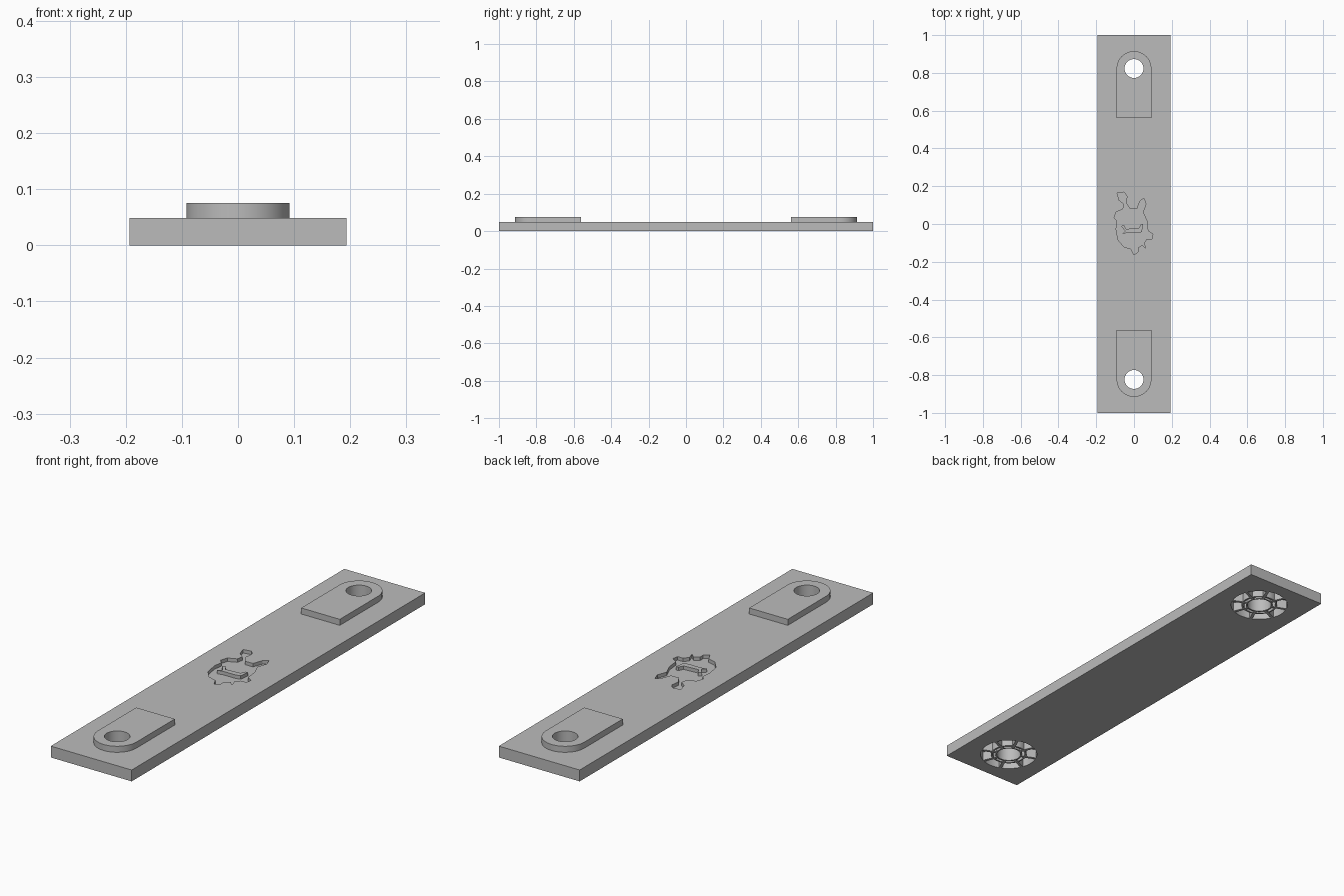
import bpy, bmesh, math
from math import cos, sin, pi

HALF_WIDTH, BAR_TOP, PAD_TOP = 0.193, 0.049, 0.075
HOLE_Y, HOLE_R, PAD_R, PAD_END = 0.823, 0.05, 0.092, 0.562
POCKET_DEPTH, ENGRAVE_FLOOR = 0.04, 0.034
SPOKES, SPOKE_WIDTH = 8, 0.012

default_cube = bpy.data.objects.get("Cube")
if default_cube:
    bpy.data.objects.remove(default_cube, do_unlink=True)

grey = bpy.data.materials.new("plain_grey")
grey.use_nodes = True
colour = (0.5, 0.5, 0.5, 1)
grey.diffuse_color = colour
grey.node_tree.nodes["Principled BSDF"].inputs["Base Color"].default_value = colour


def prism(name, outlines, bottom, top):
    """Extrude one or more closed outlines between two heights."""
    bm = bmesh.new()
    for outline in outlines:
        lower = [bm.verts.new((x, y, bottom)) for x, y in outline]
        upper = [bm.verts.new((x, y, top)) for x, y in outline]
        bm.faces.new(lower)
        bm.faces.new(upper)
        for i in range(len(outline)):
            j = (i + 1) % len(outline)
            bm.faces.new((lower[i], lower[j], upper[j], upper[i]))
    bmesh.ops.recalc_face_normals(bm, faces=bm.faces)
    mesh = bpy.data.meshes.new(name)
    bm.to_mesh(mesh)
    bm.free()
    mesh.materials.append(grey)
    obj = bpy.data.objects.new(name, mesh)
    bpy.context.collection.objects.link(obj)
    return obj


def carve(target, cutter):
    """Subtract the cutter from the target and discard the cutter."""
    cutter.hide_render = True
    mod = target.modifiers.new("carve", "BOOLEAN")
    mod.operation, mod.solver, mod.object = "DIFFERENCE", "EXACT", cutter
    bpy.context.view_layer.update()
    graph = bpy.context.evaluated_depsgraph_get()
    carved = bpy.data.meshes.new_from_object(target.evaluated_get(graph))
    target.modifiers.clear()
    target.data = carved
    bpy.data.objects.remove(cutter, do_unlink=True)


def arc(radius, start, end, steps, centre_y):
    angles = [start + (end - start) * i / steps for i in range(steps + 1)]
    return [(radius * cos(a), centre_y + radius * sin(a)) for a in angles]


def circle(radius, centre_y):
    return arc(radius, 0, 2 * pi, 48, centre_y)[:-1]


def sectors(inner, outer, centre_y):
    """Ring of pockets separated by spokes of constant width."""
    result = []
    for k in range(SPOKES):
        middle = 2 * pi * k / SPOKES
        a = pi / SPOKES - math.asin(SPOKE_WIDTH / 2 / outer)
        b = pi / SPOKES - math.asin(SPOKE_WIDTH / 2 / inner)
        result.append(arc(outer, middle - a, middle + a, 8, centre_y)
                      + arc(inner, middle + b, middle - b, 8, centre_y))
    return result


def from_pixels(points):
    return [(x / 190, y / 190) for x, y in points]


# Flat bar
bar = prism("bar", [[(-HALF_WIDTH, -1), (HALF_WIDTH, -1),
                     (HALF_WIDTH, 1), (-HALF_WIDTH, 1)]], 0, BAR_TOP)

# Rounded pads at both ends, screw holes, and ribbed pockets underneath
pads = []
for end, side in (("front", -1), ("back", 1)):
    y = side * HOLE_Y
    outline = arc(PAD_R, 0, side * pi, 32, y)
    outline += [(-PAD_R, side * PAD_END), (PAD_R, side * PAD_END)]
    pad = prism(end + "_pad", [outline], BAR_TOP, PAD_TOP)
    carve(pad, prism("hole_cutter", [circle(HOLE_R, y)], -0.1, 0.2))
    carve(bar, prism("hole_cutter", [circle(HOLE_R, y)], -0.1, 0.2))
    pockets = sectors(0.056, 0.068, y) + sectors(0.075, 0.119, y)
    carve(bar, prism("pocket_cutter", pockets, -0.1, POCKET_DEPTH))
    pads.append(pad)

# Engraved rabbit silhouette in the middle
rabbit = from_pixels([
    (-17, 31), (-10, 32), (-7, 28), (-8, 21), (-4, 15), (3, 15), (6, 23),
    (10, 26), (12, 20), (9, 12), (13, 3), (14, -7), (19, -10), (18, -15),
    (13, -15), (10, -19), (12, -25), (8, -21), (4, -24), (4, -28), (0, -31),
    (-3, -25), (-10, -23), (-16, -16), (-18, -5), (-17, 3), (-20, 6),
    (-18, 12), (-11, 15), (-10, 20), (-15, 24)])
carve(bar, prism("rabbit_cutter", [rabbit], ENGRAVE_FLOOR, 0.2))

# Raised smile left standing inside the engraving
smile = from_pixels([
    (-13, -2), (-10, -1), (-8, -5), (5, -4), (7, 0), (9, 0),
    (8, -8), (4, -9), (-7, -9), (-12, -10), (-9, -7)])
prism("smile", [smile], ENGRAVE_FLOOR, BAR_TOP)

# Smooth the round walls, keep every edge sharp
bpy.ops.object.select_all(action="DESELECT")
for obj in [bar] + pads:
    obj.select_set(True)
bpy.context.view_layer.objects.active = bar
bpy.ops.object.shade_smooth_by_angle(angle=math.radians(25))
